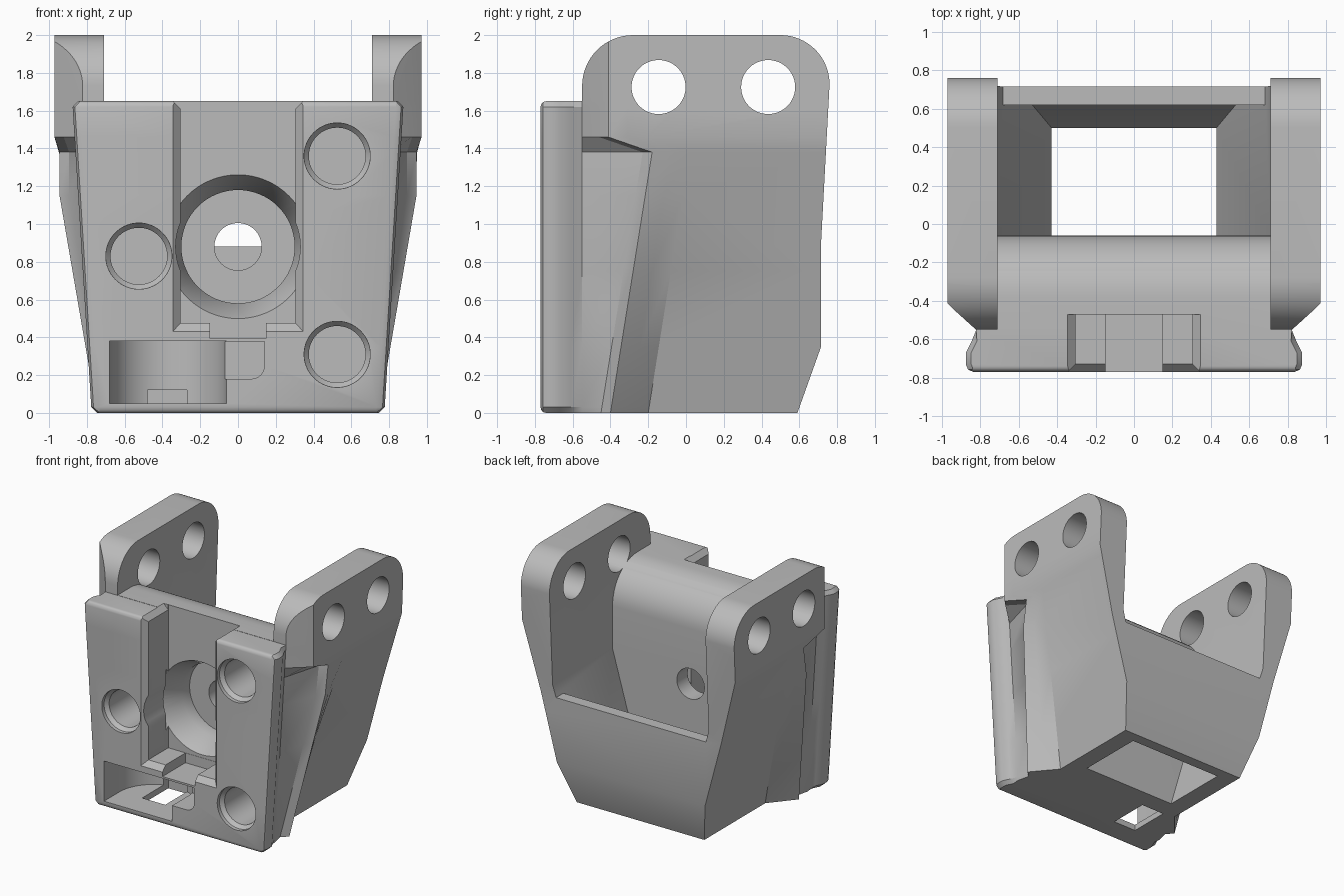
import bpy, bmesh
from math import sin, cos, pi, radians

if "Cube" in bpy.data.objects:
    bpy.data.objects.remove(bpy.data.objects["Cube"], do_unlink=True)

grey = bpy.data.materials.new("plain grey")
grey.use_nodes = True
grey.diffuse_color = (0.5, 0.5, 0.5, 1)
grey.node_tree.nodes["Principled BSDF"].inputs["Base Color"].default_value = (0.5, 0.5, 0.5, 1)


def loft(name, rings):
    """Closed solid through rings of equal point count."""
    bm = bmesh.new()
    rows = [[bm.verts.new(p) for p in ring] for ring in rings]
    n = len(rows[0])
    for a, b in zip(rows, rows[1:]):
        for i in range(n):
            j = (i + 1) % n
            bm.faces.new((a[i], a[j], b[j], b[i]))
    bm.faces.new(rows[0])
    bm.faces.new(rows[-1])
    bmesh.ops.recalc_face_normals(bm, faces=bm.faces)
    mesh = bpy.data.meshes.new(name)
    bm.to_mesh(mesh)
    bm.free()
    obj = bpy.data.objects.new(name, mesh)
    bpy.context.collection.objects.link(obj)
    mesh.materials.append(grey)
    return obj


def prism(pts, axis, a, b):
    """Extrude a 2D outline along an axis from a to b."""
    place = {"x": lambda p, d: (d, p[0], p[1]),
             "y": lambda p, d: (p[0], d, p[1]),
             "z": lambda p, d: (p[0], p[1], d)}[axis]
    return loft("cutter", [[place(p, d) for p in pts] for d in (a, b)])


def arc(cx, cy, r, start, end, n=12):
    return [(cx + r * cos(radians(start + (end - start) * i / n)),
             cy + r * sin(radians(start + (end - start) * i / n))) for i in range(n + 1)]


def rect(x0, x1, y0, y1):
    return [(x0, y0), (x1, y0), (x1, y1), (x0, y1)]


def turned(x, z, stations):
    """Round solid along y through (y, radius) stations."""
    return loft("cutter", [[(x + r * cos(2 * pi * i / 64), y, z + r * sin(2 * pi * i / 64))
                            for i in range(64)] for y, r in stations])


def combine(obj, tool, op="DIFFERENCE"):
    mod = obj.modifiers.new("bool", "BOOLEAN")
    mod.operation, mod.solver, mod.object = op, "EXACT", tool
    bpy.context.view_layer.objects.active = obj
    bpy.ops.object.modifier_apply(modifier=mod.name)
    bpy.data.objects.remove(tool, do_unlink=True)


# Horizontal section: face plate, waist, side rib, sloping side wall
def section(level):
    z = min(max(level, 0), 1.65)
    plate = 0.775 + 0.062 * z
    waist = plate - 0.055
    side = min(0.97, 0.58 + 0.267 * z)
    if z >= 1.46:
        rib, ry = 0.972, -0.41
    else:
        rib, ry = min(0.945, 0.747 + 0.172 * z), -0.4 + 0.16 * z
    if z == 0 or z == 1.65:
        plate -= 0.03
    half = [(plate - 0.04, -0.77), (plate - 0.012, -0.758), (plate, -0.73),
            (plate, -0.67), (plate - 0.03, -0.61), (waist, -0.55),
            (rib - 0.05, ry - 0.05), (rib, ry), ((rib + side) / 2, ry + 0.1),
            (side, ry + 0.2), (side, 0.9)]
    return [(x, y, level) for x, y in half] + [(-x, y, level) for x, y in reversed(half)]


levels = [-0.1, 0, 0.03, 0.35, 0.75, 1.15, 1.38, 1.46, 1.62, 1.65, 2.1]
body = loft("bracket_body", [section(z) for z in levels])

# Side outline: rounded lug tops, lower plate top, sloped back
outline = (arc(-0.74, 0.03, 0.03, 270, 180, 4) + arc(-0.74, 1.62, 0.03, 180, 90, 4)
           + [(-0.55, 1.65)] + arc(-0.28, 1.73, 0.27, 180, 90, 16)
           + arc(0.5, 1.74, 0.26, 90, 0, 16)
           + [(0.715, 0.9), (0.715, 0.35), (0.59, 0)])
combine(body, prism(outline, "x", -1.5, 1.5), "INTERSECT")

# Funnel cavity between the lugs
cavity = prism([(-0.40, -0.1), (0.40, -0.1), (0.71, 0.98), (0.71, 2.3), (-0.71, 2.3), (-0.71, 0.98)],
               "y", -2, 2)
depth = ([(-0.06, -0.2)] + arc(-0.38, 1.332, 0.32, 0, 90)
         + [(-1.2, 1.652), (-1.2, 2.2), (1.2, 2.2), (1.2, 0.88), (0.62, 0.88),
            (0.62, 0.35), (0.5, 0), (0.43, -0.2)])
combine(cavity, prism(depth, "x", -1.5, 1.5), "INTERSECT")
combine(body, cavity)

# Pin holes through both lugs
for y in (-0.145, 0.435):
    combine(body, prism(arc(y, 1.725, 0.143, 0, 354, 59), "x", -1.5, 1.5))

# Front channel with chamfered mouth, top edges and lower notch
combine(body, prism(rect(-0.305, 0.305, 0.475, 1.9), "y", -0.9, -0.47))
mouth = [[(x, y, z) for x, z in rect(-w, w, low, 1.9)]
         for y, w, low in ((-0.79, 0.365, 0.41), (-0.72, 0.295, 0.485))]
combine(body, loft("cutter", mouth))
top_edge = [[(x, y, z) for x, y in rect(-w, w, -0.9, -0.471)]
            for z, w in ((1.6, 0.295), (1.67, 0.365))]
combine(body, loft("cutter", top_edge))
combine(body, prism(rect(-0.148, 0.148, 0.395, 0.6), "y", -0.9, -0.472))

# Stepped centre bore
combine(body, turned(0, 0.88, [(-0.9, 0.33), (-0.46, 0.33)]))
combine(body, turned(0, 0.88, [(-0.5, 0.395), (-0.3, 0.3), (-0.2, 0.3)]))
combine(body, turned(0, 0.88, [(-0.3, 0.125), (0.2, 0.125)]))

# Countersunk screw holes
for x, z in ((0.525, 1.36), (0.525, 0.31), (-0.525, 0.83)):
    combine(body, turned(x, z, [(-0.8, 0.175), (-0.74, 0.175), (-0.71, 0.15), (-0.4, 0.15)]))

# Round-backed pocket, side recess and floor slot
pocket = [(-0.68, -0.9), (-0.06, -0.9)] + arc(-0.37, -0.57, 0.31, 0, 180, 32)
combine(body, prism(pocket, "z", 0.05, 0.38))
recess = [(-0.2, 0.379), (-0.2, 0.18)] + arc(0.07, 0.25, 0.07, 270, 360, 8) + [(0.14, 0.379)]
combine(body, prism(recess, "y", -0.9, -0.5))
combine(body, prism(rect(-0.48, -0.27, -0.56, -0.22), "z", -0.2, 0.12))

# Smooth rounded areas, crisp edges
bpy.ops.object.select_all(action="DESELECT")
body.select_set(True)
bpy.context.view_layer.objects.active = body
bpy.ops.object.shade_smooth_by_angle(angle=radians(28))
